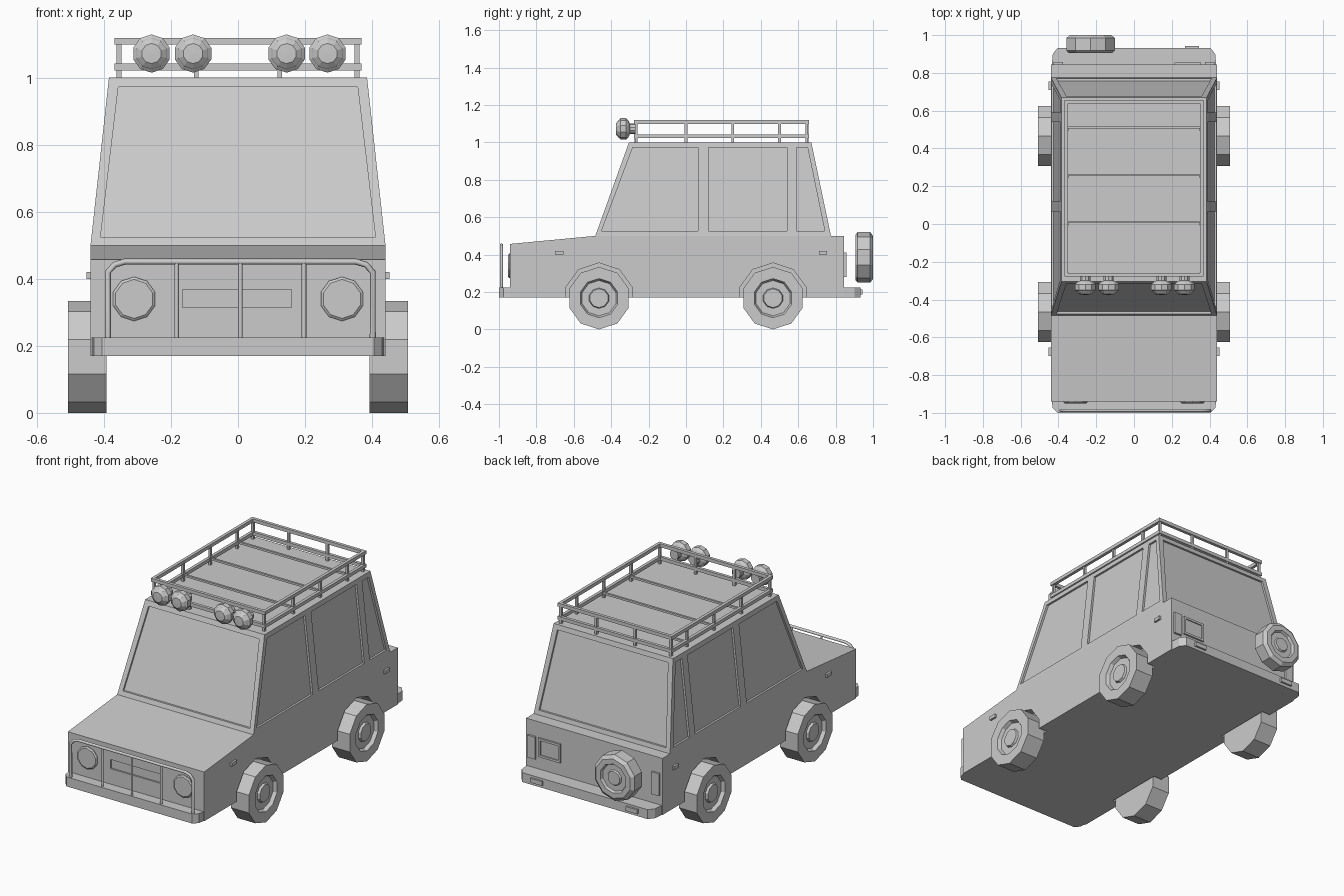
import bpy, bmesh, math
from mathutils import Vector

cube = bpy.data.objects.get("Cube")
if cube:
    bpy.data.objects.remove(cube, do_unlink=True)

GREY = (0.6, 0.6, 0.6, 1)
paint = bpy.data.materials.new("plain grey")
paint.use_nodes = True
paint.diffuse_color = GREY
paint.node_tree.nodes["Principled BSDF"].inputs["Base Color"].default_value = GREY
X, Y, Z = Vector((1, 0, 0)), Vector((0, 1, 0)), Vector((0, 0, 1))


def finish(name, bm):
    bmesh.ops.remove_doubles(bm, verts=bm.verts, dist=1e-5)
    bmesh.ops.recalc_face_normals(bm, faces=bm.faces)
    mesh = bpy.data.meshes.new(name)
    bm.to_mesh(mesh)
    bm.free()
    mesh.materials.append(paint)
    ob = bpy.data.objects.new(name, mesh)
    bpy.context.collection.objects.link(ob)
    return ob


def loft(name, rings, closed_ends=True):
    """Skin a list of equal-length point loops."""
    bm = bmesh.new()
    loops = [[bm.verts.new(p) for p in ring] for ring in rings]
    n = len(loops[0])
    for a, b in zip(loops, loops[1:]):
        for i in range(n):
            j = (i + 1) % n
            bm.faces.new((a[i], a[j], b[j], b[i]))
    if closed_ends:
        bm.faces.new(loops[0])
        bm.faces.new(loops[-1])
    return finish(name, bm)


def prism(name, pts, vec):
    pts = [Vector(p) for p in pts]
    return loft(name, [pts, [p + Vector(vec) for p in pts]])


def box(name, lo, hi):
    (a, b, c), (d, e, f) = lo, hi
    return prism(name, [(a, b, c), (d, b, c), (d, e, c), (a, e, c)], (0, 0, f - c))


def lathe(name, profile, origin, axis, sides=10):
    """Revolve (radius, distance) pairs round an axis, one corner pointing up."""
    side = axis.cross(Z)
    rings = []
    for r, d in profile:
        r = max(r, 1e-7)
        turn = [2 * math.pi * i / sides for i in range(sides)]
        rings.append([Vector(origin) + axis * d + r * (math.sin(t) * side + math.cos(t) * Z) for t in turn])
    return loft(name, rings, False)


def cut(target, cutter):
    mod = target.modifiers.new("cut", 'BOOLEAN')
    mod.operation, mod.solver, mod.object = 'DIFFERENCE', 'EXACT', cutter
    bpy.context.view_layer.objects.active = target
    bpy.ops.object.modifier_apply(modifier=mod.name)
    bpy.data.objects.remove(cutter, do_unlink=True)


def tube(name, pts, radius):
    data = bpy.data.curves.new(name, 'CURVE')
    data.dimensions = '3D'
    data.bevel_depth, data.bevel_resolution, data.use_fill_caps = radius, 1, True
    spline = data.splines.new('POLY')
    spline.points.add(len(pts) - 1)
    for p, co in zip(spline.points, pts):
        p.co = (*co, 1)
    data.materials.append(paint)
    ob = bpy.data.objects.new(name, data)
    bpy.context.collection.objects.link(ob)
    bpy.ops.object.select_all(action='DESELECT')
    ob.select_set(True)
    bpy.context.view_layer.objects.active = ob
    bpy.ops.object.convert(target='MESH')


# Lower body with wheel arches and a shallow grille
W = 0.44
side = [(-.94, .17), (.845, .17), (.845, .5), (-.485, .5), (-.94, .457)]
body = prism("lower_body", [(-W, y, z) for y, z in side], (2 * W, 0, 0))
for s in (-1, 1):
    for y in (-.465, .465):
        cut(body, lathe("arch_cutter", [(0, .385), (.185, .385), (.185, .5), (0, .5)], (0, y, .17), X * s))
cut(body, box("grille_cutter", (-.165, -.96, .315), (.16, -.93, .368)))

# Cabin with recessed windows
def ring(x, y0, y1, z):
    return [(-x, y0, z), (x, y0, z), (x, y1, z), (-x, y1, z)]

cabin = loft("cabin", [ring(W, -.485, .775, .5), ring(.385, -.305, .67, 1)])
LOW, HIGH, DEEP = .525, .972, .012

def front_y(z):
    return -.485 + .36 * (z - .5)

def rear_y(z):
    return .775 - .21 * (z - .5)

def side_x(z):
    return W - .11 * (z - .5)

for surface, s in ((front_y, -1), (rear_y, 1)):
    pane = [(x, surface(z) - s * DEEP, z)
            for x, z in ((-.41, LOW), (.41, LOW), (.357, HIGH), (-.357, HIGH))]
    cut(cabin, prism("screen_cutter", pane, (0, s * .05, 0)))
side_panes = [(-.452, .065, .065, -.285), (.12, .54, .54, .12), (.59, .742, .65, .59)]
for s in (-1, 1):
    for ys in side_panes:
        pane = [(s * (side_x(z) - DEEP), y, z) for y, z in zip(ys, (LOW, LOW, HIGH, HIGH))]
        cut(cabin, prism("window_cutter", pane, (s * .05, 0, 0)))

# Bumpers with tapered corners
for name, y0, y1, y2 in (("front_bumper", -.94, -.975, -1), ("rear_bumper", .845, .9, .932)):
    half = [(.435, y0), (.43, y1), (.405, y2)]
    outline = half + [(-x, y) for x, y in reversed(half)]
    prism(name, [(x, y, .17) for x, y in outline], (0, 0, .055))

# Wheels and spare wheel
tyre = [(0, .392), (.167, .392), (.167, .507), (.105, .507), (.095, .487),
        (.055, .487), (.05, .5), (0, .5)]
for s, lr in ((1, "left"), (-1, "right")):
    for y, fr in ((-.465, "front"), (.465, "rear")):
        lathe(f"{fr}_{lr}_wheel", tyre, (0, y, .167), X * s)
spare = [(0, .905), (.12, .905), (.135, .918), (.135, .985), (.115, 1), (.085, 1),
         (.078, .985), (.045, .985), (.04, .995), (0, .995)]
lathe("spare_wheel", spare, (-.23, 0, .385), Y)

# Lamps, side markers and rear plate
for s, lr in ((1, "left"), (-1, "right")):
    lathe(f"{lr}_headlight", [(0, .93), (.066, .93), (.066, .945), (.058, .951), (0, .951)],
          (.31 * s, 0, .34), -Y)
    xs = sorted((s * .375, s * .425))
    box(f"{lr}_tail_light", (xs[0], .84, .28), (xs[1], .857, .41))
    xs = sorted((s * .27, s * .345))
    box(f"{lr}_bumper_lamp", (xs[0], .92, .187), (xs[1], .943, .212))
    xs = sorted((s * .43, s * .452))
    for y, fr in ((-.7, "front"), (.71, "rear")):
        box(f"{lr}_{fr}_marker", (xs[0], y, .4), (xs[1], y + .045, .42))
plate = box("rear_plate", (.215, .84, .3), (.355, .855, .41))
cut(plate, box("plate_cutter", (.228, .849, .313), (.342, .87, .397)))

# Front guard bar
C, GY = .007, -.987
arch = [(.395, .222), (.395, .42), (.375, .442), (.345, .451)]
path = [(C - x, GY, z) for x, z in arch] + [(C + x, GY, z) for x, z in reversed(arch)]
tube("guard_hoop", path, .009)
for x in (-.19, 0, .19):
    tube("guard_upright", [(C + x, GY, .222), (C + x, GY, .451)], .007)

# Roof rack
RX, Y0, Y1, T = .368, -.278, .657, .018
for z, name in ((1.022, "lower"), (1.099, "upper")):
    for x in (-RX, RX - T):
        box(f"{name}_side_rail", (x, Y0, z), (x + T, Y1, z + .02))
    for y in (Y0, Y1 - T):
        box(f"{name}_cross_rail", (-RX, y, z), (RX, y + T, z + .02))

def post(x, y):
    box("rack_post", (x - .007, y - .007, .995), (x + .007, y + .007, 1.105))

for x in (-.355, .355):
    for y in (-.265, 0, .25, .5, .645):
        post(x, y)
for y in (-.268, .647):
    for x in (-.125, .125):
        post(x, y)
for y in (.01, .26, .512):
    box("rack_slat", (-.36, y - .006, 1.024), (.36, y + .006, 1.036))

# Roof spotlights
spot = [(0, .375), (.03, .374), (.045, .362), (.047, .358), (.057, .35), (.057, .32),
        (.045, .308), (.028, .3), (.028, .27), (0, .27)]
for x in (-.258, -.134, .145, .267):
    lathe("spotlight", spot, (x, 0, 1.072), -Y)
